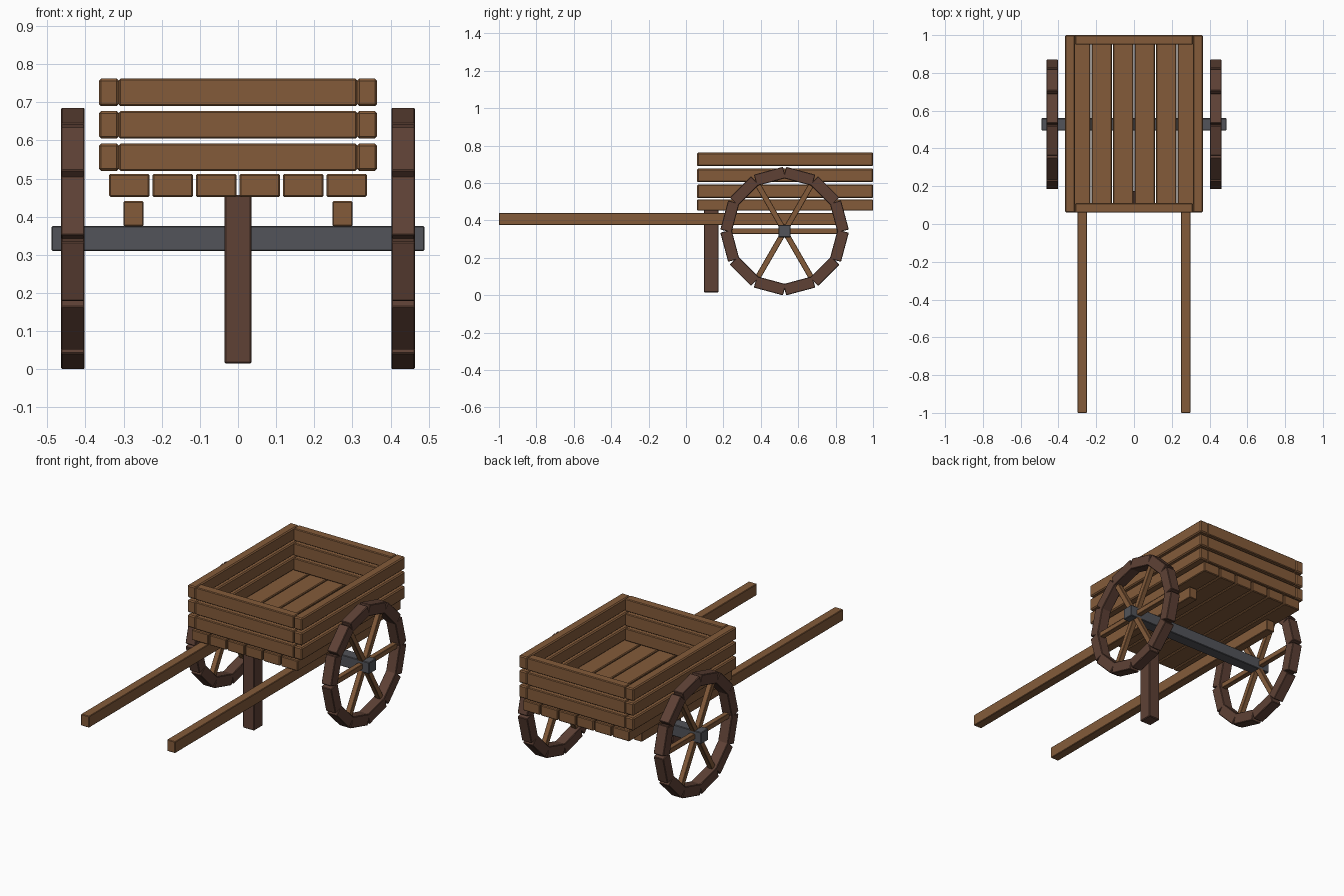
import bpy, math
from mathutils import Matrix, Vector

if "Cube" in bpy.data.objects:
    bpy.data.objects.remove(bpy.data.objects["Cube"])


def material(name, rgb):
    m = bpy.data.materials.new(name)
    m.diffuse_color = (*rgb, 1)
    m.use_nodes = True
    m.node_tree.nodes["Principled BSDF"].inputs["Base Color"].default_value = m.diffuse_color
    return m


LIGHT = material("light wood", (0.23, 0.105, 0.042))
DARK = material("dark wood", (0.112, 0.053, 0.036))
IRON = material("grey iron", (0.085, 0.088, 0.10))


def board(name, lo, hi, mat, bevel=0.004, matrix=None):
    """Bevelled box between two corners, optionally moved by a matrix."""
    lo, hi = Vector(lo), Vector(hi)
    bpy.ops.mesh.primitive_cube_add(size=1)
    ob = bpy.context.object
    ob.name = ob.data.name = name
    place = Matrix.Translation((lo + hi) / 2) @ Matrix.Diagonal((*(hi - lo), 1))
    ob.data.transform((matrix or Matrix()) @ place)
    ob.data.materials.append(mat)
    mod = ob.modifiers.new("worn edges", 'BEVEL')
    mod.width, mod.segments = bevel, 1
    return ob


Y0, Y1 = 0.06, 1.0        # tray front and back
XO, XI = 0.365, 0.312     # tray outer and inner half width

# Tray walls: three open courses of boards
for i, z in enumerate((0.52, 0.605, 0.69)):
    top = z + 0.072
    for s in (-1, 1):
        xs = sorted((s * XI, s * XO))
        board(f"side_board_{i}", (xs[0], Y0, z), (xs[1], Y1, top), LIGHT, 0.006)
    board(f"front_board_{i}", (-XI, Y0, z), (XI, Y0 + 0.05, top), LIGHT)
    board(f"back_board_{i}", (-XI, Y1 - 0.05, z), (XI, Y1, top), LIGHT)

# Floor planks
for i in range(6):
    x = (i - 2.5) * 0.114
    board(f"floor_plank_{i}", (x - 0.0535, Y0, 0.452), (x + 0.0535, Y1, 0.512), LIGHT)

# Pulling shafts
for s in (-1, 1):
    x = s * 0.274
    board("shaft", (x - 0.026, -1.0, 0.375), (x + 0.026, 0.83, 0.441), LIGHT, 0.003)

# Prop leg
board("prop_leg", (-0.036, 0.095, 0.015), (0.036, 0.175, 0.457), DARK)

# Axle
AY, AZ = 0.527, 0.343
board("axle", (-0.489, AY - 0.033, AZ - 0.033), (0.489, AY + 0.033, AZ + 0.033), IRON, 0.003)

# Wheels: twelve straight rim blocks and three crossing spoke bars
for s in (-1, 1):
    centre = Matrix.Translation((s * 0.433, AY, AZ))
    for k in range(12):
        turn = centre @ Matrix.Rotation(math.radians(15 + 30 * k), 4, 'X')
        board("rim_block", (-0.031, -0.0805, 0.272), (0.031, 0.0805, 0.334), DARK, 0.003, turn)
    for k in range(3):
        turn = centre @ Matrix.Rotation(math.radians(60 * k), 4, 'X')
        board("spoke_bar", (-0.015, -0.295, -0.015), (0.015, 0.295, 0.015), LIGHT, 0.002, turn)
